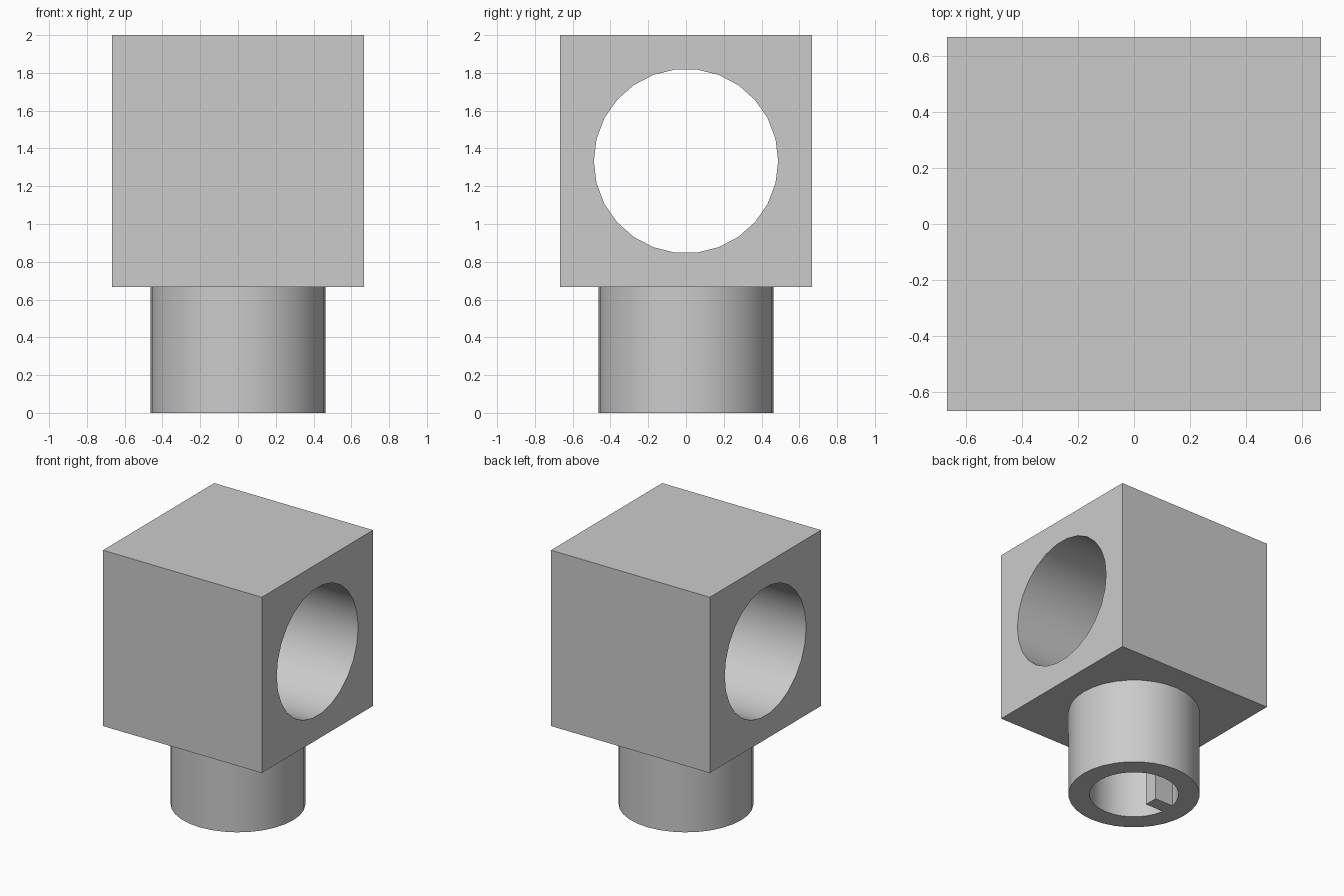
import bpy
import math

default = bpy.data.objects.get("Cube")
if default:
    bpy.data.objects.remove(default, do_unlink=True)

SIDE = 4 / 3          # edge of the cubic head
POST_H = 2 - SIDE     # height of the post below it
MID_Z = POST_H + SIDE / 2

grey = bpy.data.materials.new("plain grey")
grey.use_nodes = True
colour = (0.6, 0.6, 0.6, 1)
grey.diffuse_color = colour
grey.node_tree.nodes["Principled BSDF"].inputs["Base Color"].default_value = colour


def finish(ob, name):
    ob.name = name
    ob.data.materials.append(grey)
    return ob


def box(name, size, centre):
    bpy.ops.mesh.primitive_cube_add(size=1, location=centre)
    ob = bpy.context.object
    ob.scale = size
    bpy.ops.object.transform_apply(location=False, rotation=False, scale=True)
    return finish(ob, name)


def cylinder(name, radius, depth, centre, sides, rotation=(0, 0, 0)):
    bpy.ops.mesh.primitive_cylinder_add(vertices=sides, radius=radius, depth=depth,
                                        location=centre, rotation=rotation)
    return finish(bpy.context.object, name)


def cut(target, cutter):
    """Subtract the cutter from the target and discard the cutter."""
    mod = target.modifiers.new("cut", "BOOLEAN")
    mod.operation = "DIFFERENCE"
    mod.solver = "EXACT"
    mod.object = cutter
    bpy.ops.object.select_all(action="DESELECT")
    bpy.context.view_layer.objects.active = target
    target.select_set(True)
    bpy.ops.object.modifier_apply(modifier=mod.name)
    bpy.data.objects.remove(cutter, do_unlink=True)


def smooth(ob):
    bpy.ops.object.select_all(action="DESELECT")
    bpy.context.view_layer.objects.active = ob
    ob.select_set(True)
    bpy.ops.object.shade_smooth_by_angle(angle=math.radians(30))


# Cubic head with a round hole running from side to side
head = box("head_block", (SIDE, SIDE, SIDE), (0, 0, MID_Z))
hole = cylinder("hole_cutter", 0.488, 2, (0, 0, MID_Z), 26, (0, math.pi / 2, 0))
# put a corner of the circle on the y axis
cut(head, hole)
smooth(head)

# Hollow post; the bore keeps a key rib standing on its -x wall
post = cylinder("socket_post", 0.464, POST_H, (0, 0, POST_H / 2), 32)
bore = cylinder("bore_cutter", 0.315, 1.2, (0, 0, POST_H / 2), 32)
rib = box("key_cutter", (0.3, 0.104, 2), (-0.305, 0, POST_H / 2))
cut(bore, rib)
cut(post, bore)
smooth(post)
